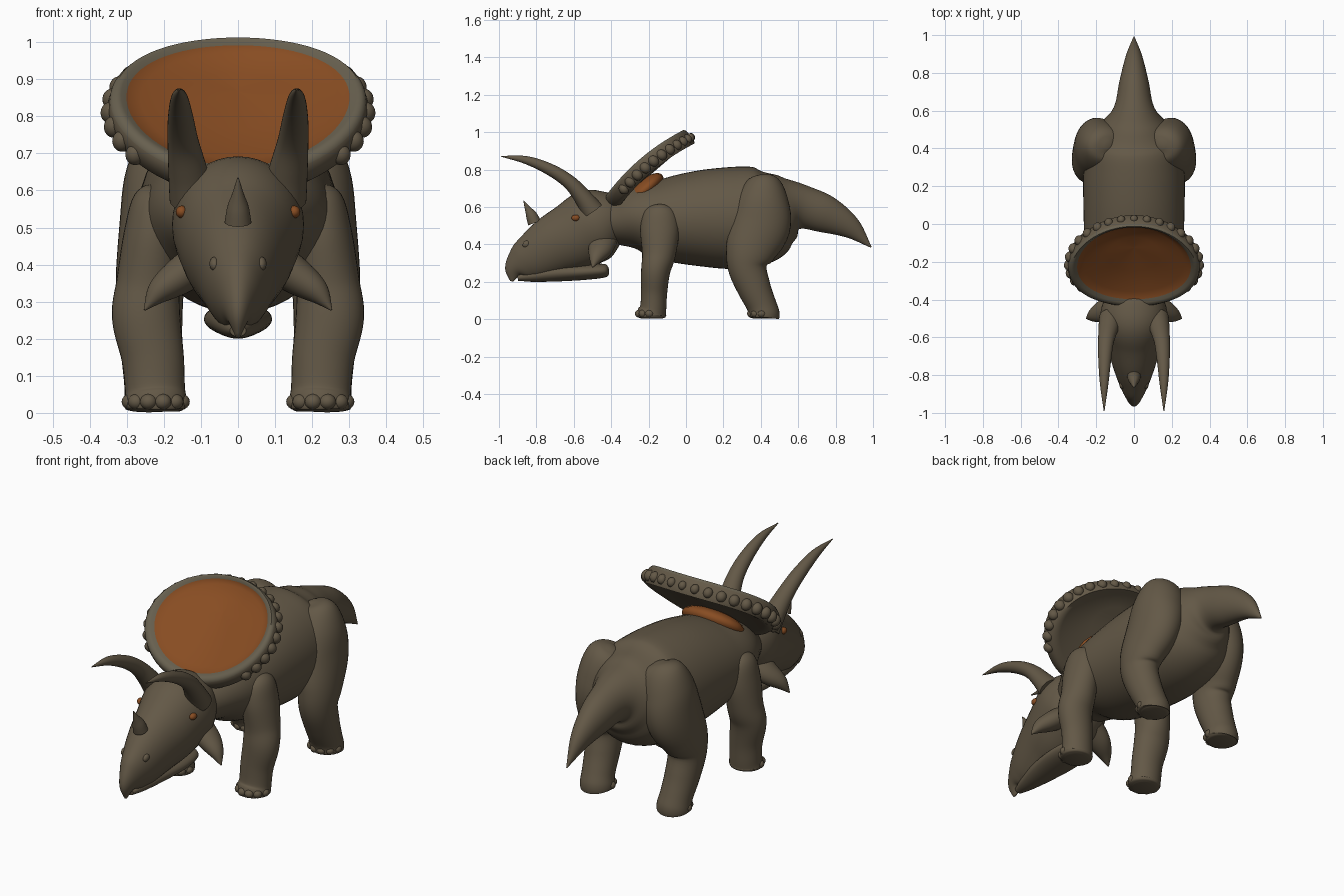
import bpy, bmesh, math
from mathutils import Vector, Matrix

cube = bpy.data.objects.get("Cube")
if cube:
    bpy.data.objects.remove(cube, do_unlink=True)


def material(name, color):
    m = bpy.data.materials.new(name)
    m.use_nodes = True
    m.diffuse_color = (*color, 1)
    bsdf = m.node_tree.nodes["Principled BSDF"]
    bsdf.inputs["Base Color"].default_value = (*color, 1)
    bsdf.inputs["Roughness"].default_value = 0.8
    return m


HIDE = material("brown grey hide", (0.125, 0.098, 0.062))
RIM = material("pale grey rim", (0.135, 0.115, 0.077))
ORANGE = material("burnt orange", (0.245, 0.073, 0.016))


def finish(name, bm, mats, mirror=False):
    """Turn a bmesh into a smooth object, optionally mirrored across x."""
    bmesh.ops.recalc_face_normals(bm, faces=bm.faces)
    mesh = bpy.data.meshes.new(name)
    bm.to_mesh(mesh)
    bm.free()
    obj = bpy.data.objects.new(name, mesh)
    bpy.context.collection.objects.link(obj)
    for m in mats:
        mesh.materials.append(m)
    if mirror:
        obj.modifiers.new("Mirror", 'MIRROR').use_mirror_merge = False
    bpy.ops.object.select_all(action='DESELECT')
    obj.select_set(True)
    bpy.context.view_layer.objects.active = obj
    bpy.ops.object.shade_smooth_by_angle(angle=math.radians(60))
    return obj


def spline(points, steps=6):
    """Catmull-Rom interpolation of centres and radii together."""
    p = [Vector(q) for q in points]
    p = [2 * p[0] - p[1]] + p + [2 * p[-1] - p[-2]]
    out = []
    for a, b, c, d in zip(p, p[1:], p[2:], p[3:]):
        for i in range(steps):
            t = i / steps
            out.append((2 * b + (c - a) * t + (2 * a - 5 * b + 4 * c - d) * t * t
                        + (3 * b - a - 3 * c + d) * t ** 3) / 2)
    return out + [p[-2]]


def bridge(bm, rings, mat=lambda i: 0):
    for i, (r, s) in enumerate(zip(rings, rings[1:])):
        for j in range(len(r)):
            k = (j + 1) % len(r)
            bm.faces.new((r[j], r[k], s[k], s[j])).material_index = mat(i)


def loft(name, points, mat=HIDE, ref=(1, 0, 0), mirror=False, sides=32):
    """Sweep an ellipse along points of (x, y, z, side radius, other radius)."""
    pts = spline(points)
    bm = bmesh.new()
    rings = []
    for i, p in enumerate(pts):
        tangent = (pts[min(i + 1, len(pts) - 1)] - pts[max(i - 1, 0)])[:3]
        tangent = Vector(tangent).normalized()
        side = Vector(ref)
        side = (side - tangent * side.dot(tangent)).normalized()
        up = tangent.cross(side)
        ra, rb = max(p[3], 0.002), max(p[4], 0.002)
        turns = [math.tau * j / sides for j in range(sides)]
        rings.append([bm.verts.new(Vector(p[:3]) + side * ra * math.cos(a)
                                   + up * rb * math.sin(a)) for a in turns])
    bridge(bm, rings)
    bm.faces.new(rings[0])
    bm.faces.new(rings[-1])
    return finish(name, bm, [mat], mirror)


def spheres(name, items, mat=HIDE, mirror=False):
    """Join ellipsoids given as (centre, radii, x rotation)."""
    bm = bmesh.new()
    for centre, radii, tilt in items:
        m = (Matrix.Translation(centre) @ Matrix.Rotation(tilt, 4, 'X')
             @ Matrix.Diagonal((*radii, 1)))
        bmesh.ops.create_uvsphere(bm, u_segments=20, v_segments=12, radius=1, matrix=m)
    return finish(name, bm, [mat], mirror)


def midline(rows):
    return [(0, *row) for row in rows]


# Trunk tapering into the tail: y, z, half width, half height
loft("body_and_tail", midline([
    (-.5, .53, .1, .09), (-.38, .53, .17, .13), (-.25, .545, .235, .18),
    (-.1, .535, .26, .225), (.1, .54, .268, .26), (.28, .543, .267, .273),
    (.42, .56, .25, .255), (.53, .59, .175, .185), (.62, .6, .106, .12),
    (.75, .56, .078, .1), (.88, .49, .045, .06), (.99, .385, .003, .003)]), sides=48)

# Head, with the beak hooked at its tip
loft("head", midline([
    (-.35, .55, .11, .09), (-.4, .54, .155, .15), (-.485, .507, .178, .195),
    (-.59, .448, .158, .187), (-.7, .398, .127, .164), (-.8, .343, .094, .134),
    (-.87, .303, .064, .103), (-.918, .262, .034, .056), (-.932, .203, .005, .008)]), sides=40)
loft("lower_jaw", midline([
    (-.412, .262, .02, .015), (-.435, .26, .075, .036), (-.55, .253, .092, .043),
    (-.7, .246, .075, .044), (-.82, .232, .048, .032), (-.9, .222, .022, .016)]))

# Horns
loft("brow_horns", [
    (.125, -.5, .58, .06, .06), (.135, -.55, .65, .053, .048),
    (.148, -.62, .73, .042, .038), (.155, -.72, .797, .034, .032),
    (.158, -.85, .85, .022, .022), (.158, -.99, .872, .002, .002)], mirror=True)
loft("nose_horn", midline([
    (-.81, .515, .036, .036), (-.826, .555, .029, .03),
    (-.845, .59, .016, .017), (-.868, .634, .002, .002)]))
loft("cheek_horns", [
    (.09, -.445, .415, .075, .055), (.155, -.46, .37, .064, .05),
    (.212, -.482, .328, .038, .034), (.252, -.5, .278, .003, .003)],
    ref=(0, 1, 0), mirror=True)

# Eyes and nostrils
spheres("eyes", [((.152, -.59, .542), (.016, .022, .017), 0)], ORANGE, True)
spheres("nostrils", [((.063, -.852, .402), (.014, .023, .018), .5)], HIDE, True)

# Frill: dished disc tilted back, with an orange face and a thick rim
TILT = math.atan2(.35, .41)
FRILL = Matrix.Translation((0, -.203, .801)) @ Matrix.Rotation(TILT, 4, 'X')
WIDE, TALL, SIDES = .35, .292, 72


def frill_point(angle, r, n):
    bow = .035 * math.cos(angle) ** 2 * r
    rise = .35 * (1 - r)
    return FRILL @ Vector((WIDE * r * math.cos(angle),
                           TALL * (r * math.sin(angle) + rise), n + bow))


profile = [(.01, .0), (.4, .002), (.75, .012), (.86, .024), (.9, .035), (.95, .037),
           (.985, .024), (1, 0), (.99, -.035), (.94, -.056), (.85, -.05),
           (.7, -.035), (.4, -.03), (.01, -.03)]
bm = bmesh.new()
rings = [[bm.verts.new(frill_point(math.tau * j / SIDES, r, n)) for j in range(SIDES)]
         for r, n in profile]
bridge(bm, rings, lambda i: 2 if i < 3 else 1 if i < 6 else 0)
bm.faces.new(rings[0]).material_index = 2
bm.faces.new(rings[-1])
finish("frill", bm, [HIDE, RIM, ORANGE])

# Knobs round the frill edge, leaving out the part against the head
knobs = []
for i in range(23):
    a = math.radians(-36 + 252 * i / 22)
    size = .02 + .008 * abs(math.cos(a))
    knobs.append((frill_point(a, .98, -.018), (size, size, size * 1.1), TILT))
spheres("frill_knobs", knobs)

# Orange skin joining the frill to the neck
spheres("neck_skin", [((0, -.226, .688), (.168, .13, .055), TILT)], ORANGE)

# Legs: x, y, z, half width, half depth
loft("front_legs", [
    (.2, -.14, .605, .02, .025), (.212, -.14, .575, .068, .085),
    (.228, -.14, .48, .08, .104), (.242, -.145, .35, .086, .09),
    (.248, -.162, .26, .092, .078), (.23, -.17, .15, .084, .07),
    (.224, -.175, .065, .081, .07), (.222, -.183, .03, .084, .078),
    (.222, -.183, .012, .08, .074), (.222, -.183, .004, .06, .055)], mirror=True)
loft("hind_legs", [
    (.14, .42, .765, .02, .02), (.15, .42, .735, .1, .09),
    (.178, .41, .63, .126, .142), (.204, .395, .5, .117, .163),
    (.234, .345, .37, .096, .135), (.237, .328, .28, .088, .105),
    (.233, .363, .17, .083, .09), (.227, .402, .08, .08, .08),
    (.223, .417, .03, .084, .083), (.222, .417, .012, .08, .078),
    (.222, .417, .004, .06, .058)], mirror=True)

# Toes fan round the front of each foot
for name, cy in (("front_toes", -.183), ("hind_toes", .417)):
    toes = []
    for i in range(6):
        a = math.radians(-170 + 32 * i)
        toes.append(((.222 + .07 * math.cos(a), cy + .07 * math.sin(a), .03),
                     (.023, .023, .021), 0))
    spheres(name, toes, HIDE, True)
